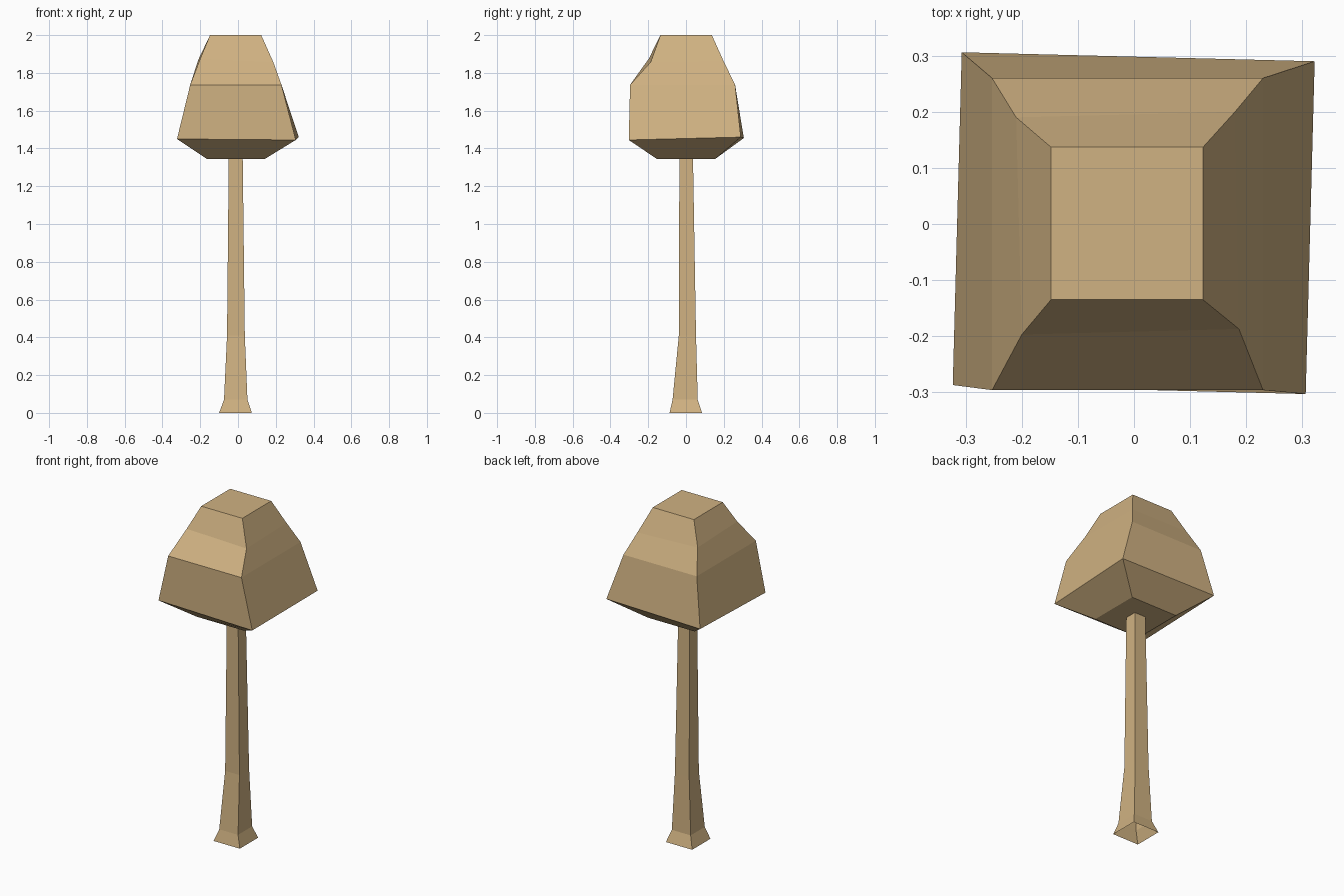
import bpy
import bmesh

if "Cube" in bpy.data.objects:
    bpy.data.objects.remove(bpy.data.objects["Cube"], do_unlink=True)

# Single tan colour
tan = bpy.data.materials.new("tan")
tan.use_nodes = True
color = (0.63, 0.445, 0.223, 1)
tan.diffuse_color = color
tan.node_tree.nodes["Principled BSDF"].inputs["Base Color"].default_value = color


def box_ring(z, x0, x1, y0, y1):
    return [(x0, y0, z), (x1, y0, z), (x1, y1, z), (x0, y1, z)]


def loft(name, rings, capped):
    """Skin four-sided rings from bottom to top."""
    bm = bmesh.new()
    loops = [[bm.verts.new(p) for p in ring] for ring in rings]
    for low, high in zip(loops, loops[1:]):
        for i in range(4):
            j = (i + 1) % 4
            bm.faces.new((low[i], low[j], high[j], high[i]))
    if capped:
        bm.faces.new(loops[0][::-1])
        bm.faces.new(loops[-1])
    mesh = bpy.data.meshes.new(name)
    bm.to_mesh(mesh)
    bm.free()
    mesh.materials.append(tan)
    obj = bpy.data.objects.new(name, mesh)
    bpy.context.collection.objects.link(obj)
    return obj


# Tapering trunk with flared foot, open underneath
loft("trunk", [
    box_ring(0, -0.1, 0.073, -0.087, 0.085),
    box_ring(0.07, -0.074, 0.05, -0.071, 0.062),
    box_ring(0.41, -0.058, 0.036, -0.038, 0.053),
    box_ring(1.35, -0.049, 0.025, -0.035, 0.037),
], False)

# Faceted crown with slightly twisted widest ring
loft("crown", [
    box_ring(1.345, -0.165, 0.143, -0.155, 0.155),
    [(-0.323, -0.287, 1.45), (0.306, -0.303, 1.445),
     (0.322, 0.29, 1.46), (-0.307, 0.306, 1.455)],
    box_ring(1.737, -0.253, 0.23, -0.296, 0.26),
    [(-0.2, -0.197, 1.875), (0.187, -0.187, 1.857),
     (0.18, 0.2, 1.86), (-0.21, 0.19, 1.87)],
    box_ring(2.0, -0.148, 0.123, -0.135, 0.137),
], True)
